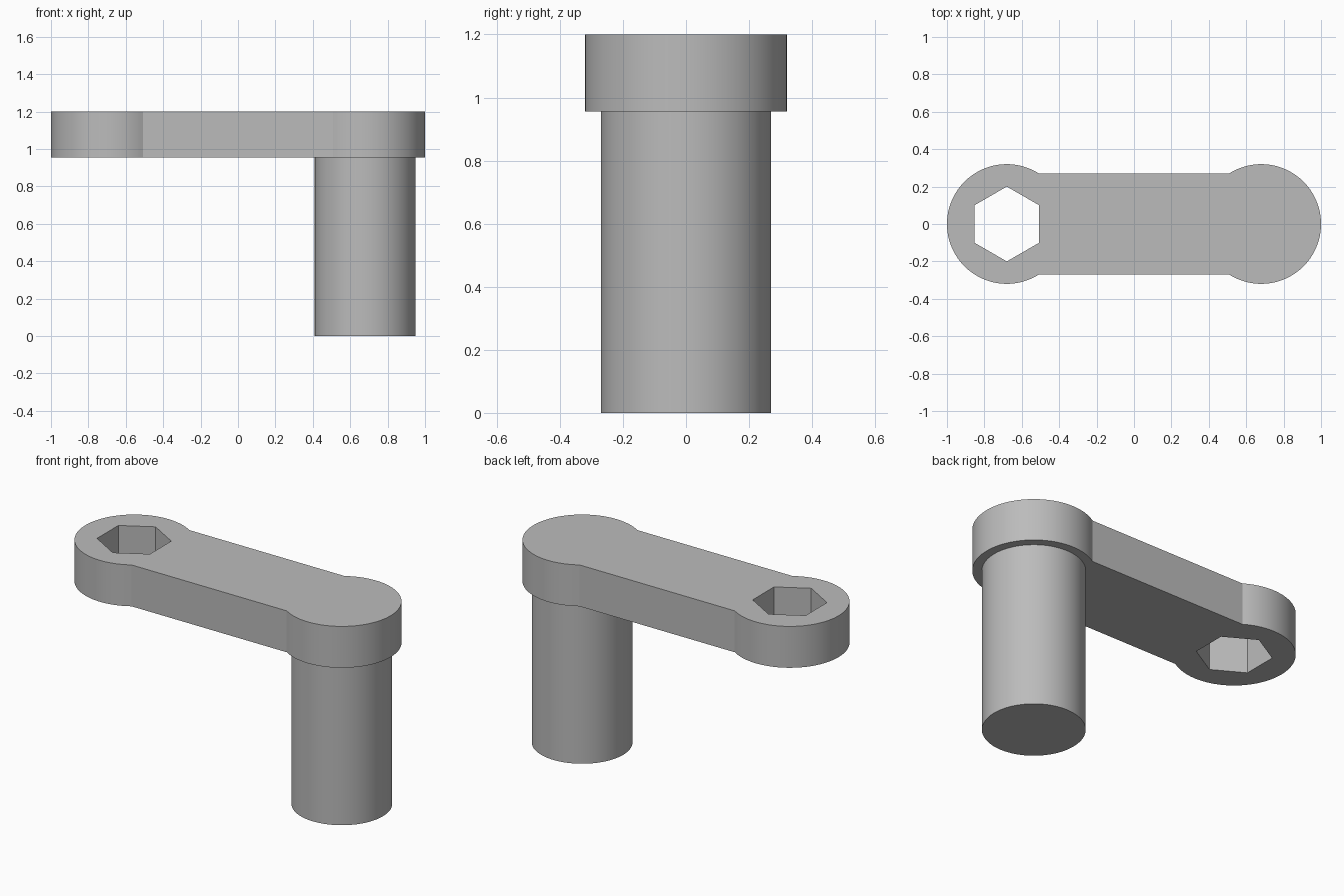
import bpy, bmesh
from math import asin, cos, sin, pi, radians
from mathutils import Vector

cube = bpy.data.objects.get("Cube")
if cube:
    bpy.data.objects.remove(cube)

END_X, END_R, GRIP_R, HEX_R = 0.68, 0.32, 0.27, 0.2
ARM_BOTTOM, TOP = 0.955, 1.2

grey = bpy.data.materials.new("plain_grey")
grey.use_nodes = True
colour = (0.5, 0.5, 0.5, 1)
grey.diffuse_color = colour
grey.node_tree.nodes["Principled BSDF"].inputs["Base Color"].default_value = colour


def arc(cx, radius, start, end, steps):
    """Points along an arc centred on (cx, 0), both ends included."""
    angles = [start + (end - start) * i / steps for i in range(steps + 1)]
    return [(cx + radius * cos(a), radius * sin(a)) for a in angles]


def extruded(name, loops, bottom, top):
    """Solid from closed outlines; inner loops become through holes."""
    bm = bmesh.new()
    edges = []
    for loop in loops:
        verts = [bm.verts.new((x, y, bottom)) for x, y in loop]
        edges += [bm.edges.new((v, verts[i - 1])) for i, v in enumerate(verts)]
    bmesh.ops.triangle_fill(bm, edges=edges, use_beauty=True)
    result = bmesh.ops.extrude_face_region(bm, geom=bm.faces[:], use_keep_orig=True)
    raised = [g for g in result["geom"] if isinstance(g, bmesh.types.BMVert)]
    bmesh.ops.translate(bm, verts=raised, vec=Vector((0, 0, top - bottom)))
    bmesh.ops.recalc_face_normals(bm, faces=bm.faces[:])
    mesh = bpy.data.meshes.new(name)
    bm.to_mesh(mesh)
    bm.free()
    mesh.materials.append(grey)
    obj = bpy.data.objects.new(name, mesh)
    bpy.context.collection.objects.link(obj)
    bpy.ops.object.select_all(action="DESELECT")
    obj.select_set(True)
    bpy.context.view_layer.objects.active = obj
    bpy.ops.object.shade_smooth_by_angle(angle=radians(25))
    return obj


# Crank arm: two round ends joined by a straight bar, with a hexagonal socket
join = pi - asin(GRIP_R / END_R)
outline = arc(END_X, END_R, -join, join, 64) + arc(-END_X, END_R, pi - join, pi + join, 64)
socket = arc(-END_X, HEX_R, pi / 2, pi / 2 + 2 * pi, 6)[:-1]
extruded("crank_arm", [outline, socket], ARM_BOTTOM, TOP)

# Hand grip: plain cylinder hanging under the far end
grip = arc(END_X, GRIP_R, 0, 2 * pi, 96)[:-1]
extruded("hand_grip", [grip], 0, ARM_BOTTOM)
